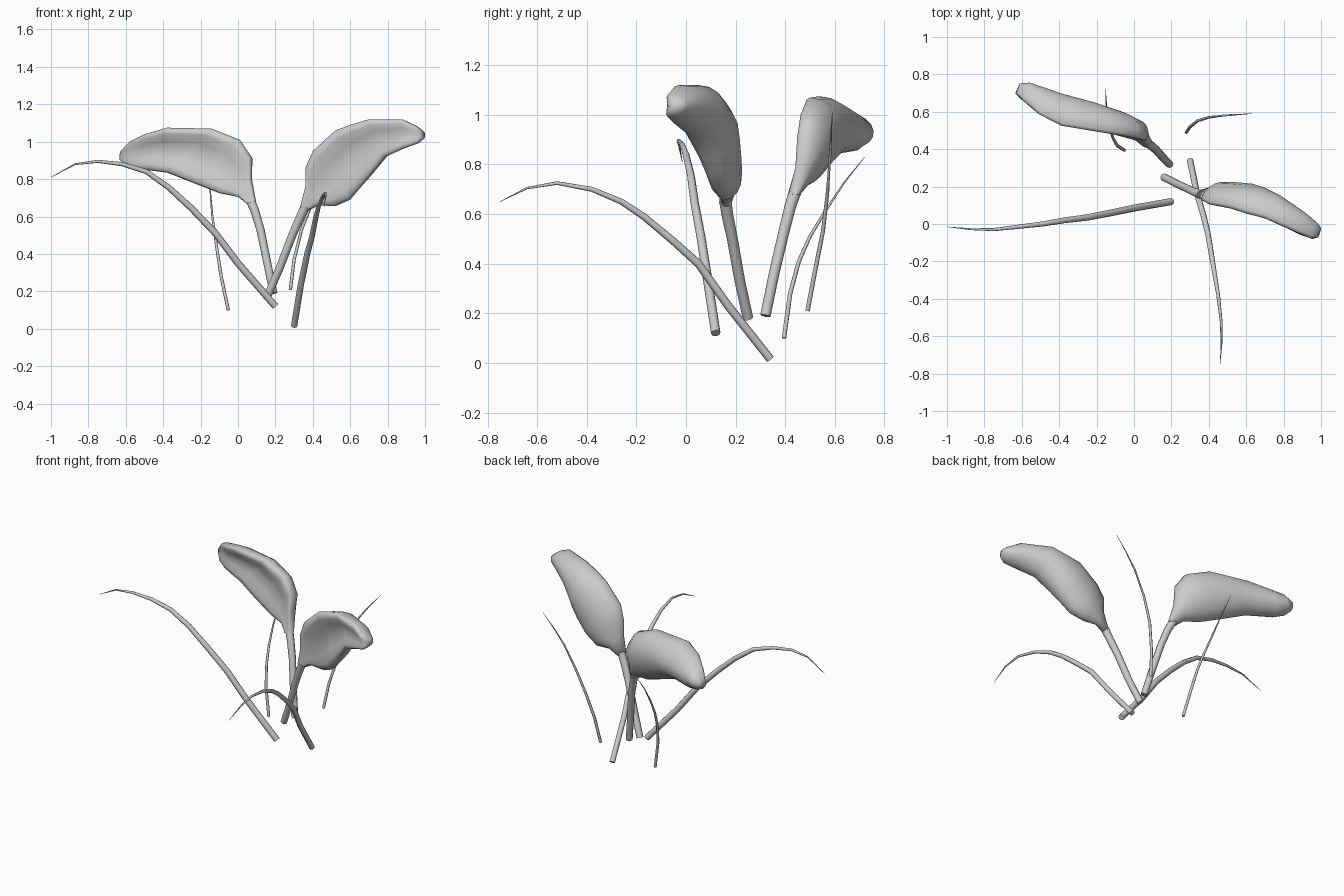
import bpy, bmesh, math
from mathutils import Vector


def loft(name, rings):
    """Skin a list of closed rings and cap both ends."""
    bm = bmesh.new()
    vs = [[bm.verts.new(p) for p in r] for r in rings]
    n = len(vs[0])
    for a, b in zip(vs, vs[1:]):
        for i in range(n):
            j = (i + 1) % n
            bm.faces.new((a[i], a[j], b[j], b[i]))
    bm.faces.new(vs[0])
    bm.faces.new(vs[-1])
    bmesh.ops.recalc_face_normals(bm, faces=bm.faces)
    me = bpy.data.meshes.new(name)
    bm.to_mesh(me)
    bm.free()
    ob = bpy.data.objects.new(name, me)
    bpy.context.collection.objects.link(ob)
    bpy.context.view_layer.objects.active = ob
    ob.select_set(True)
    bpy.ops.object.shade_smooth_by_angle(angle=math.radians(75))
    ob.select_set(False)
    return ob


def tube(name, path, r0, r1, power=2.0, sides=8):
    """Tapered round stalk along a path."""
    pts = [Vector(p) for p in path]
    rings = []
    for k, p in enumerate(pts):
        t = k / (len(pts) - 1)
        d = (pts[min(k + 1, len(pts) - 1)] - pts[max(k - 1, 0)]).normalized()
        ref = Vector((1, 0, 0)) if abs(d.x) < 0.5 else Vector((0, 1, 0))
        u = d.cross(ref).normalized()
        v = d.cross(u)
        r = r0 + (r1 - r0) * t ** power
        rings.append([p + r * (math.cos(a) * u + math.sin(a) * v)
                      for a in (2 * math.pi * i / sides for i in range(sides))])
    return loft(name, rings)


def cupped_leaf(name, normal, stations, steps=8):
    """Thick leaf, rounded rim, hollow front, bulging back; station = lower edge, upper edge, bulge."""
    n = Vector(normal).normalized()
    rings = []
    for k, (lo, up, bulge) in enumerate(stations):
        lo, up = Vector(lo), Vector(up)
        w = math.sin(math.pi * k / (len(stations) - 1))
        lip = 1.0 if k == 0 else 0.34
        ring = []
        for i in range(2 * steps):                  # front half, then back half
            a = math.pi * i / steps
            t, s = 0.5 - 0.5 * math.cos(a), abs(math.sin(a))
            h = -lip * s ** 0.8 + 0.48 * w * s ** 4 if i < steps else s
            ring.append(lo.lerp(up, t) + n * bulge * h)
        rings.append(ring)
    return loft(name, rings)


# Leaf stems
tube("left_leaf_stem", [(.19, .32, .19), (.155, .355, .36), (.12, .395, .53),
                        (.09, .42, .63), (.065, .44, .69)], .021, .025)
tube("right_leaf_stem", [(.16, .25, .18), (.225, .217, .33), (.29, .187, .50),
                         (.33, .168, .59), (.36, .158, .655)], .021, .025)

# Cupped leaves
cupped_leaf("left_leaf", (.38, .92, 0), [
    ((.045, .435, .67), (.095, .43, .68), .025),
    ((.00, .46, .705), (.07, .45, .80), .055),
    ((-.10, .49, .725), (.07, .46, .92), .09),
    ((-.24, .53, .78), (.01, .475, 1.01), .11),
    ((-.38, .58, .835), (-.14, .50, 1.07), .12),
    ((-.46, .615, .845), (-.38, .54, 1.075), .125),
    ((-.54, .655, .85), (-.50, .60, 1.04), .11),
    ((-.60, .685, .87), (-.58, .67, 1.00), .085),
    ((-.63, .71, .90), (-.625, .71, .95), .045)])
cupped_leaf("right_leaf", (.32, .95, 0), [
    ((.375, .16, .63), (.335, .16, .655), .025),
    ((.43, .155, .66), (.36, .14, .76), .055),
    ((.52, .15, .655), (.36, .14, .86), .085),
    ((.60, .12, .69), (.40, .12, .95), .11),
    ((.66, .095, .76), (.52, .10, 1.06), .125),
    ((.71, .07, .82), (.60, .075, 1.09), .13),
    ((.79, .015, .92), (.70, .05, 1.12), .125),
    ((.89, -.04, .965), (.88, -.03, 1.12), .10),
    ((.96, -.065, .99), (.95, -.062, 1.085), .075),
    ((.99, -.06, 1.015), (.985, -.058, 1.06), .04)])

# Arching grass blades
tube("left_blade", [(.20, .12, .12), (.00, .085, .35), (-.12, .06, .51), (-.25, .035, .645),
                    (-.37, .02, .755), (-.49, .0, .84), (-.62, -.015, .88),
                    (-.75, -.03, .895), (-.87, -.028, .88), (-1, -.015, .81)], .019, .001)
tube("front_blade", [(.30, .34, .015), (.335, .17, .23), (.37, .05, .40), (.395, -.05, .49),
                     (.415, -.17, .59), (.43, -.26, .65), (.45, -.38, .70),
                     (.466, -.52, .725), (.468, -.64, .705), (.46, -.75, .65)], .017, .001)
tube("back_blade", [(-.052, .395, .10), (-.09, .42, .28), (-.11, .455, .41), (-.125, .50, .51),
                    (-.138, .56, .61), (-.148, .64, .73), (-.152, .72, .83)], .009, .001)
tube("back_right_blade", [(.28, .49, .21), (.30, .52, .37), (.34, .552, .53), (.40, .57, .68),
                          (.48, .58, .83), (.55, .585, .92), (.63, .59, 1.01)], .009, .001)
